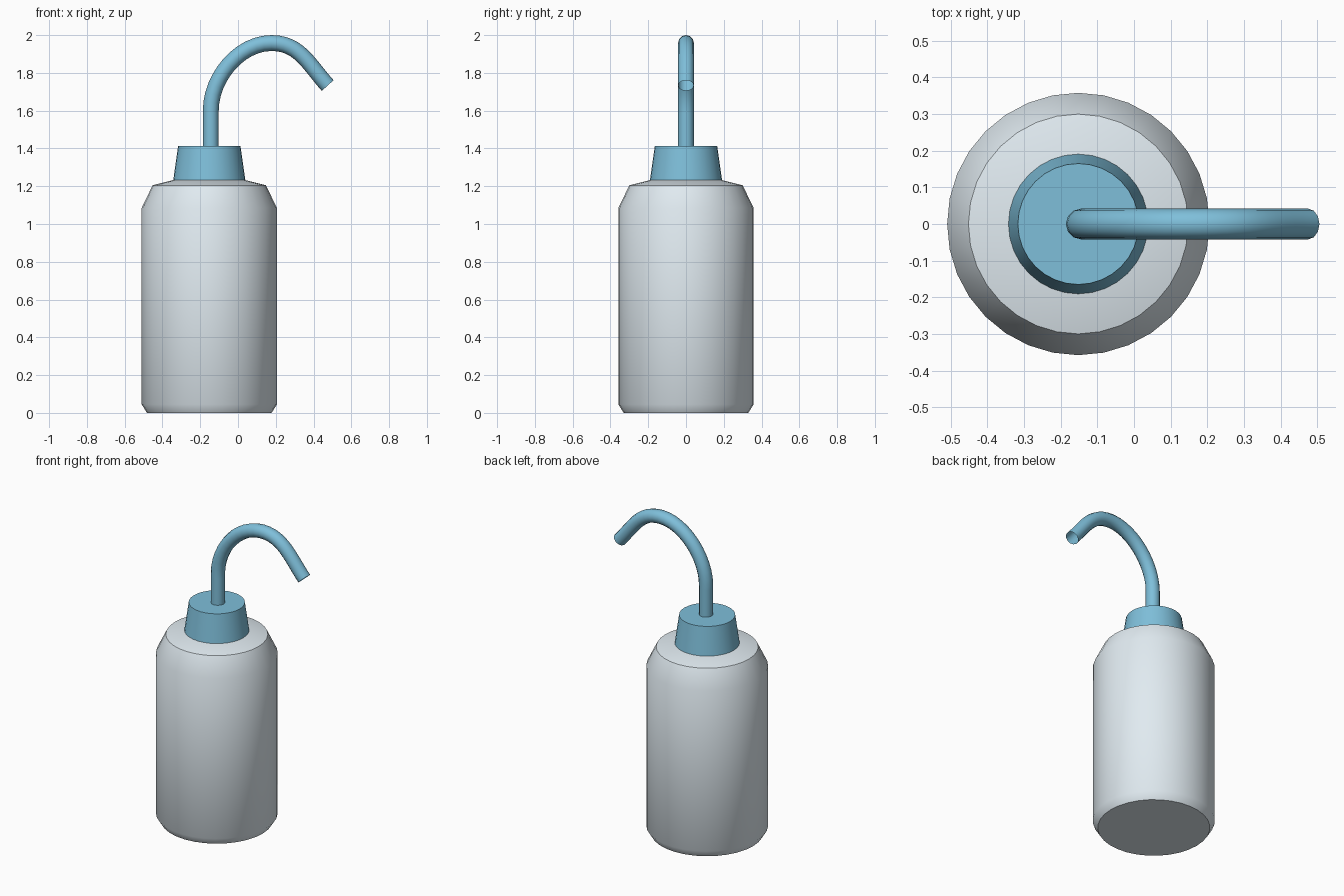
import bpy, math

if "Cube" in bpy.data.objects:
    bpy.data.objects.remove(bpy.data.objects["Cube"])

CX = -0.152


def material(name, color):
    m = bpy.data.materials.new(name)
    m.diffuse_color = (*color, 1)
    m.use_nodes = True
    m.node_tree.nodes["Principled BSDF"].inputs["Base Color"].default_value = m.diffuse_color
    return m


def lathe(name, profile, mat, n=32):
    """Closed solid of revolution from (radius, z) points, with flat end discs."""
    verts = [(CX + r * math.cos(2 * math.pi * i / n), r * math.sin(2 * math.pi * i / n), z)
             for r, z in profile for i in range(n)]
    faces = [(k * n + i, k * n + (i + 1) % n, (k + 1) * n + (i + 1) % n, (k + 1) * n + i)
             for k in range(len(profile) - 1) for i in range(n)]
    faces.append(tuple(reversed(range(n))))
    faces.append(tuple(range((len(profile) - 1) * n, len(profile) * n)))
    me = bpy.data.meshes.new(name)
    me.from_pydata(verts, [], faces)
    me.materials.append(mat)
    ob = bpy.data.objects.new(name, me)
    bpy.context.collection.objects.link(ob)
    smooth(ob)
    return ob


def smooth(ob):
    bpy.ops.object.select_all(action='DESELECT')
    ob.select_set(True)
    bpy.context.view_layer.objects.active = ob
    bpy.ops.object.shade_smooth_by_angle(angle=math.radians(40))


blue = material("blue_plastic", (0.21, 0.52, 0.70))
clear = material("pale_plastic", (0.75, 0.83, 0.88))

# Bottle with chamfered foot and sloping shoulder
lathe("bottle_body", [(0.33, 0), (0.358, 0.045), (0.358, 1.085), (0.30, 1.205), (0.18, 1.235)], clear)

# Tapered screw cap
lathe("cap", [(0.191, 1.23), (0.165, 1.413)], blue)

# Bent spout tube, open at the tip: (point, left handle, right handle) in x, z
path = [((-0.144, 1.40), (-0.144, 1.35), (-0.144, 1.46)),
        ((-0.144, 1.60), (-0.144, 1.53), (-0.144, 1.78)),
        ((0.177, 1.958), (0.01, 1.958), (0.327, 1.958)),
        ((0.475, 1.733), (0.375, 1.843), (0.542, 1.66))]
cu = bpy.data.curves.new("spout", 'CURVE')
cu.dimensions = '3D'
cu.resolution_u = 12
cu.bevel_depth = 0.042
cu.bevel_resolution = 4
sp = cu.splines.new('BEZIER')
sp.bezier_points.add(len(path) - 1)
for bp, (co, left, right) in zip(sp.bezier_points, path):
    bp.handle_left_type = bp.handle_right_type = 'FREE'
    bp.co, bp.handle_left, bp.handle_right = [(x, 0, z) for x, z in (co, left, right)]
cu.materials.append(blue)
spout = bpy.data.objects.new("spout", cu)
bpy.context.collection.objects.link(spout)
bpy.ops.object.select_all(action='DESELECT')
spout.select_set(True)
bpy.context.view_layer.objects.active = spout
bpy.ops.object.convert(target='MESH')
smooth(bpy.context.view_layer.objects.active)
